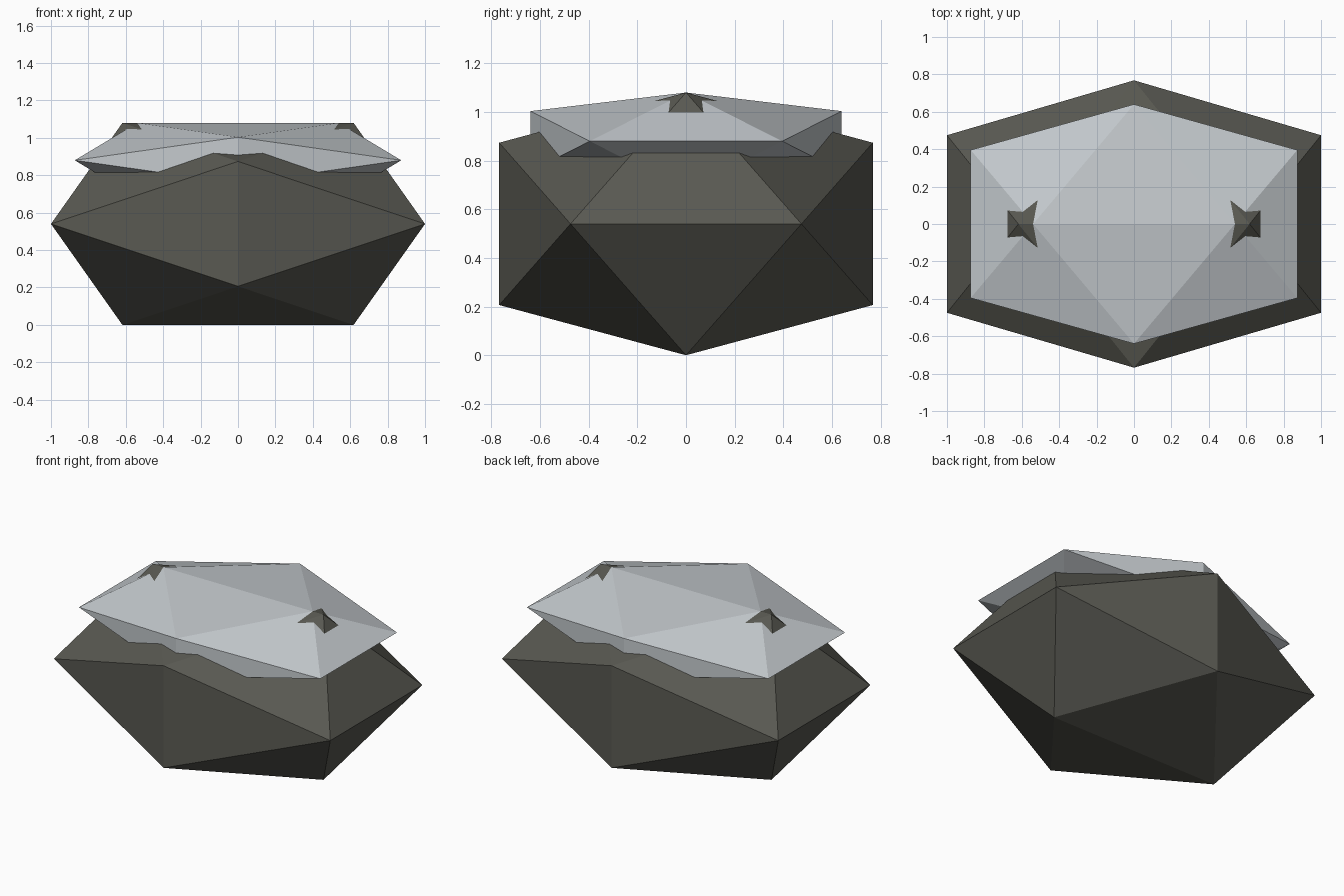
import bpy
import bmesh

cube = bpy.data.objects.get("Cube")
if cube:
    bpy.data.objects.remove(cube, do_unlink=True)

PHI = (1 + 5 ** 0.5) / 2


def make_material(name, color):
    mat = bpy.data.materials.new(name)
    mat.use_nodes = True
    mat.diffuse_color = color
    bsdf = mat.node_tree.nodes["Principled BSDF"]
    bsdf.inputs["Base Color"].default_value = color
    bsdf.inputs["Roughness"].default_value = 0.9
    return mat


def make_icosahedron(name, half_size, center_z, mat):
    """Stretched icosahedron: the hull of three crossed golden rectangles."""
    hx, hy, hz = half_size
    bm = bmesh.new()
    for s in (-1, 1):
        for t in (-1, 1):
            bm.verts.new((s * hx / PHI, 0, t * hz))
            bm.verts.new((s * hx, t * hy / PHI, 0))
            bm.verts.new((0, s * hy, t * hz / PHI))
    bmesh.ops.convex_hull(bm, input=bm.verts[:])
    bmesh.ops.recalc_face_normals(bm, faces=bm.faces[:])
    mesh = bpy.data.meshes.new(name)
    bm.to_mesh(mesh)
    bm.free()
    mesh.materials.append(mat)
    obj = bpy.data.objects.new(name, mesh)
    obj.location.z = center_z
    bpy.context.collection.objects.link(obj)
    return obj


stone = make_material("dark stone", (0.10, 0.10, 0.084, 1))
snow = make_material("pale snow", (0.55, 0.585, 0.61, 1))

# Boulder, whose two top corners poke through the cap
make_icosahedron("boulder", (1.0, 0.768, 0.54), 0.54, stone)

# Flattened cap sunk into the top of the boulder
make_icosahedron("snow_cap", (0.873, 0.64, 0.2), 0.88, snow)
